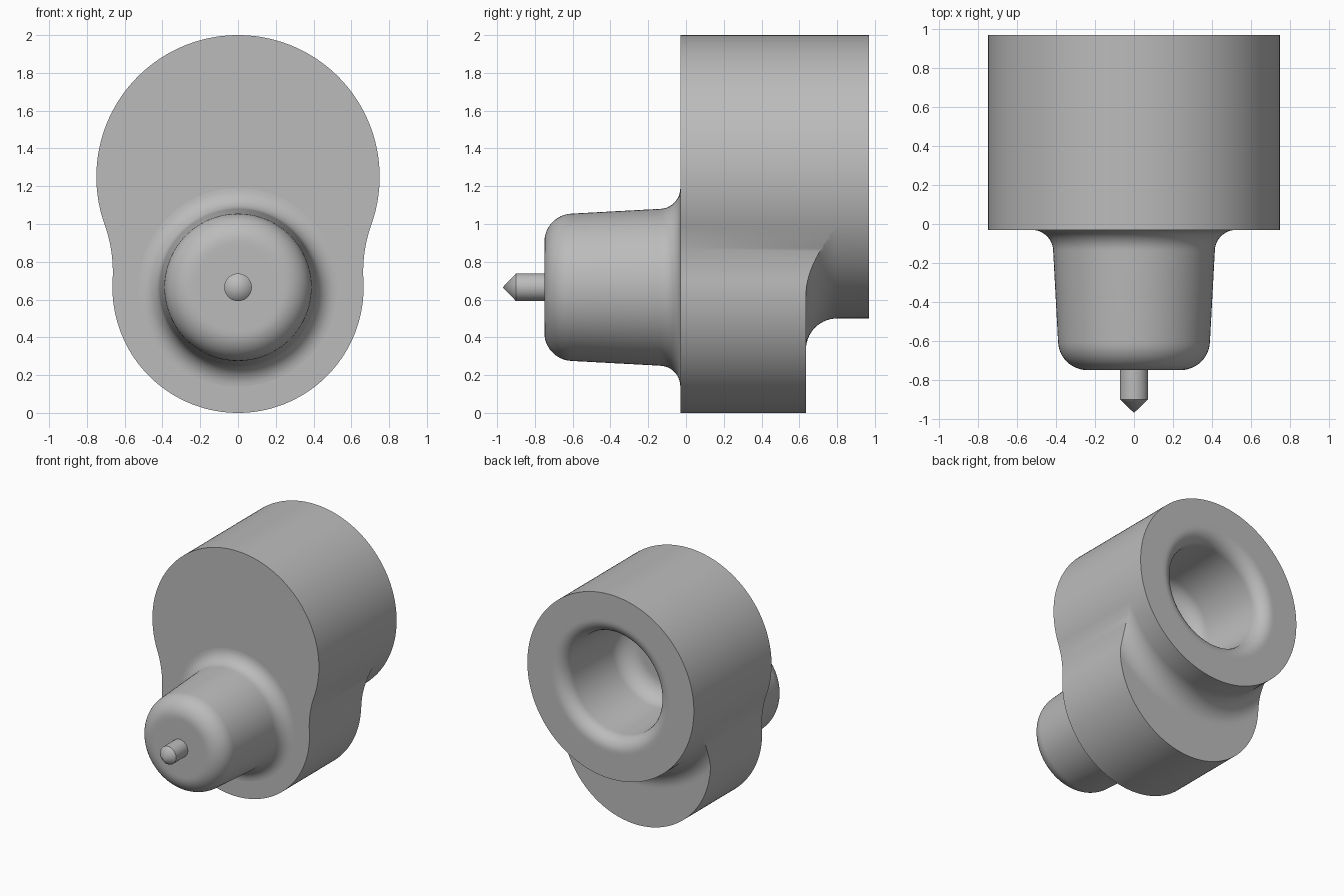
import bpy, bmesh
from math import sin, cos, pi, atan2, hypot, sqrt, radians

if "Cube" in bpy.data.objects:
    bpy.data.objects.remove(bpy.data.objects["Cube"])

grey = bpy.data.materials.new("matte grey")
grey.use_nodes = True
grey.diffuse_color = (0.5, 0.5, 0.5, 1)
grey.node_tree.nodes["Principled BSDF"].inputs["Base Color"].default_value = (0.5, 0.5, 0.5, 1)

FRONT, LOBE_BACK, BACK = -0.03, 0.635, 0.97
BIG_Z, BIG_R = 1.25, 0.75          # upper cylinder
LOW_Z, LOW_R = 0.665, 0.665        # lower lobe
WAIST_R = 0.75                     # concave blend between the two
FLARE = 0.165                      # fillet behind the lobe


def arc(cx, cy, r, a0, a1, n):
    """Points on an arc, angles in radians."""
    return [(cx + r * cos(a0 + (a1 - a0) * i / n),
             cy + r * sin(a0 + (a1 - a0) * i / n)) for i in range(n + 1)]


def skin(name, rings, cap_first=False):
    """Join closed rings of points into a smooth-shaded surface."""
    bm = bmesh.new()
    rows = [[bm.verts.new(p) for p in ring] for ring in rings]
    n = len(rows[0])
    for a, b in zip(rows, rows[1:]):
        for i in range(n):
            j = (i + 1) % n
            bm.faces.new((a[i], a[j], b[j], b[i]))
    if cap_first:
        bm.faces.new(rows[0][::-1])
    bmesh.ops.remove_doubles(bm, verts=bm.verts, dist=1e-5)
    bmesh.ops.recalc_face_normals(bm, faces=bm.faces)
    mesh = bpy.data.meshes.new(name)
    bm.to_mesh(mesh)
    bm.free()
    obj = bpy.data.objects.new(name, mesh)
    bpy.context.collection.objects.link(obj)
    mesh.materials.append(grey)
    bpy.ops.object.select_all(action='DESELECT')
    obj.select_set(True)
    bpy.context.view_layer.objects.active = obj
    bpy.ops.object.shade_smooth_by_angle(angle=radians(35))
    return obj


def ring(angles, radii, ys, cz):
    return [(r * cos(a), y, cz + r * sin(a)) for a, r, y in zip(angles, radii, ys)]


# Plug profile as (radius, depth): root fillet, tapered wall, rounded end, pin
plug = [(0.545, 0)] + arc(0.525, 0.11, 0.11, -pi / 2, -pi, 10)
plug += arc(0.24, 0.57, 0.15, 0.05, pi / 2, 12)
plug += [(0.22, 0.72), (0.073, 0.72), (0.073, 0.87), (0, 0.94)]

# Outline of the body: right half from top to bottom, then mirrored
gap = BIG_Z - LOW_Z
wz = ((LOW_R + WAIST_R) ** 2 - (BIG_R + WAIST_R) ** 2 + gap ** 2) / (2 * gap)
wx = sqrt((LOW_R + WAIST_R) ** 2 - wz ** 2)
a_big = atan2(wz - gap, wx)
a_low = atan2(wz, wx)
half = arc(0, BIG_Z, BIG_R, pi / 2, a_big, 48)
half += arc(wx, LOW_Z + wz, WAIST_R, pi + a_big, pi + a_low, 16)[1:]
half += arc(0, LOW_Z, LOW_R, a_low, -pi / 2, 48)[1:]
outline = half + [(-x, z) for x, z in half[-2:0:-1]]
angles = [atan2(z - BIG_Z, x) for x, z in outline]
reach = [hypot(x, z - BIG_Z) for x, z in outline]


def flare_y(r):
    """Height of the fillet that joins the lobe back to the cylinder."""
    d = min(max(BIG_R + FLARE - r, 0), FLARE)
    return LOBE_BACK + FLARE - sqrt(FLARE ** 2 - d ** 2)


# Body: side wall, lobe back, fillet, cylinder end and socket in one skin
count = len(angles)
rings = [ring(angles, reach, [FRONT] * count, BIG_Z),
         ring(angles, reach, [flare_y(r) for r in reach], BIG_Z)]
steps = [BIG_R + FLARE + 0.02] + [BIG_R + FLARE * (1 - sin(pi / 2 * i / 14)) for i in range(15)]
for step in steps:
    radii = [min(r, step) for r in reach]
    rings.append(ring(angles, radii, [flare_y(r) for r in radii], BIG_Z))
rings.append(ring(angles, [BIG_R] * count, [BACK] * count, BIG_Z))
for r, depth in plug:
    rings.append(ring(angles, [r] * count, [BACK - depth] * count, BIG_Z))
skin("crank_body", rings, cap_first=True)

# Plug with its pointed pin on the front of the lobe
turn = [2 * pi * i / 96 for i in range(96)]
skin("plug_and_pin", [ring(turn, [r] * 96, [FRONT - depth] * 96, LOW_Z)
                      for r, depth in plug[1:]])
